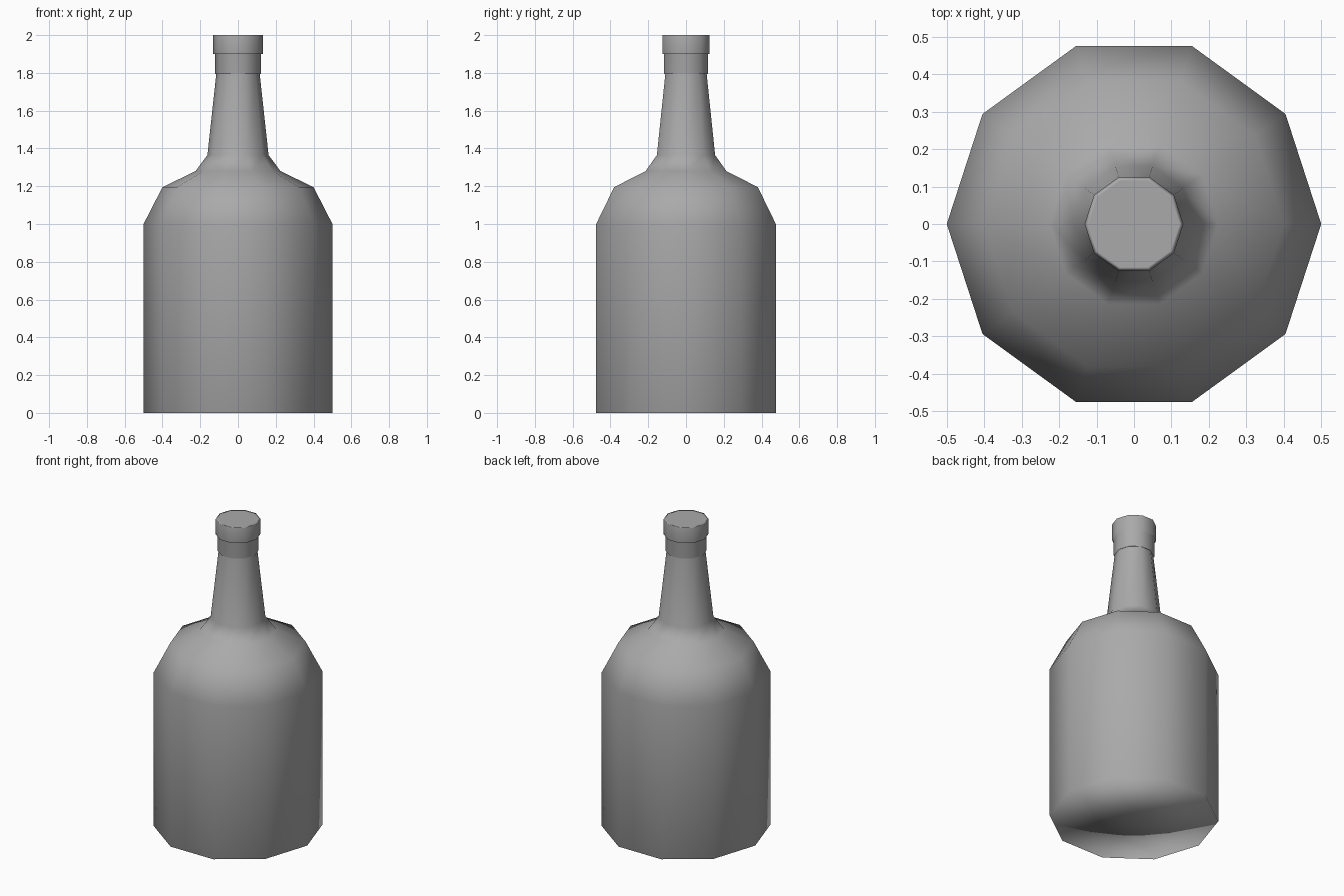
import bpy, bmesh, math

cube = bpy.data.objects.get("Cube")
if cube:
    bpy.data.objects.remove(cube, do_unlink=True)

SIDES = 10

grey = bpy.data.materials.new("plain_grey")
grey.use_nodes = True
colour = (0.4, 0.4, 0.4, 1)
grey.diffuse_color = colour
grey.node_tree.nodes["Principled BSDF"].inputs["Base Color"].default_value = colour


def lathe(name, profile):
    """Turn (radius, height) points round z; radius 0 makes a centre point."""
    bm = bmesh.new()
    rings = []
    for r, z in profile:
        count = SIDES if r else 1
        rings.append([bm.verts.new((r * math.cos(math.tau * i / SIDES),
                                    r * math.sin(math.tau * i / SIDES), z))
                      for i in range(count)])
    for low, high in zip(rings, rings[1:]):
        for i in range(SIDES):
            j = (i + 1) % SIDES
            corners = [low[i % len(low)], low[j % len(low)],
                       high[j % len(high)], high[i % len(high)]]
            bm.faces.new(list(dict.fromkeys(corners))).smooth = True
    mesh = bpy.data.meshes.new(name)
    bm.to_mesh(mesh)
    bm.free()
    mesh.materials.append(grey)
    obj = bpy.data.objects.new(name, mesh)
    bpy.context.collection.objects.link(obj)
    # Large faces dominate the smooth shading
    obj.modifiers.new("weighted_normals", "WEIGHTED_NORMAL").mode = "FACE_AREA"
    return obj


# Base, straight body, sloping shoulder and tapering neck
lathe("bottle_body", [(0, 0), (0.5, 0), (0.5, 1.0), (0.4, 1.195),
                      (0.225, 1.28), (0.162, 1.365), (0.115, 1.795)])

# Collar with a wider stepped cap and a thin rim round its flat top
lathe("bottle_cap", [(0.112, 1.795), (0.122, 1.795), (0.122, 1.9),
                     (0.132, 1.9), (0.132, 2.0), (0.121, 2.0), (0, 2.0)])
